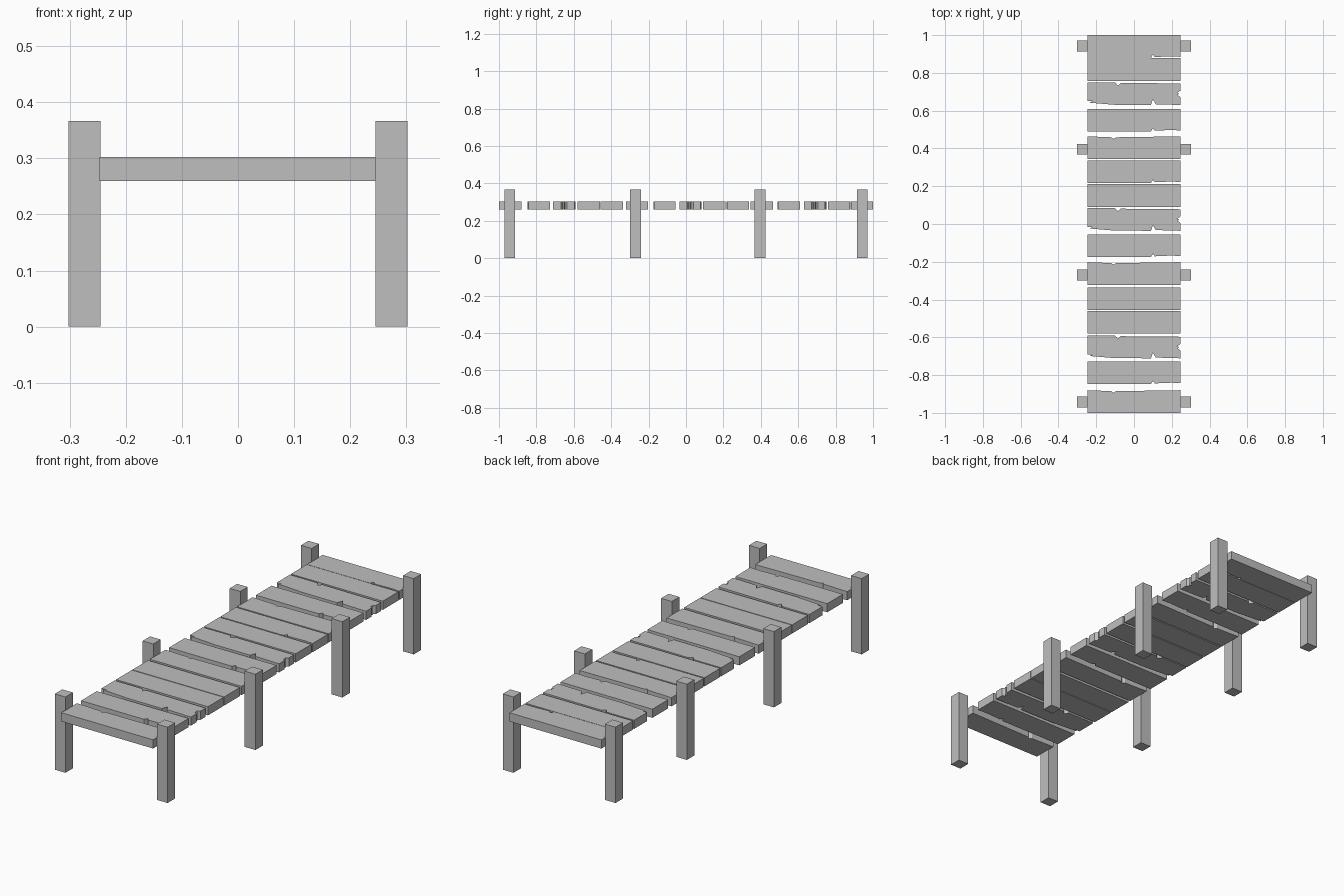
import bpy, bmesh

cube = bpy.data.objects.get("Cube")
if cube:
    bpy.data.objects.remove(cube)

wood = bpy.data.materials.new("grey wood")
wood.use_nodes = True
GREY = (0.52, 0.52, 0.52, 1)
wood.diffuse_color = GREY
wood.node_tree.nodes["Principled BSDF"].inputs["Base Color"].default_value = GREY

LEFT, RIGHT = -0.247, 0.245
BOTTOM, TOP = 0.26, 0.302
DEPTH = 0.12


def prism(name, outline, low, high):
    """Extrude a flat outline from one height to another."""
    bm = bmesh.new()
    face = bm.faces.new([bm.verts.new((x, y, low)) for x, y in outline])
    up = bmesh.ops.extrude_face_region(bm, geom=[face])["geom"]
    verts = [v for v in up if isinstance(v, bmesh.types.BMVert)]
    bmesh.ops.translate(bm, vec=(0, 0, high - low), verts=verts)
    bmesh.ops.recalc_face_normals(bm, faces=bm.faces)
    mesh = bpy.data.meshes.new(name)
    bm.to_mesh(mesh)
    bm.free()
    mesh.materials.append(wood)
    obj = bpy.data.objects.new(name, mesh)
    bpy.context.collection.objects.link(obj)
    return obj


# Edge runs: front goes left to right, back goes right to left (y from plank centre)
H = DEPTH / 2
PLAIN_FRONT = [(LEFT, -H), (RIGHT, -H)]
PLAIN_BACK = [(RIGHT, H), (LEFT, H)]
NOTCH_FRONT = [(LEFT, -H), (0.09, -H), (0.1, -H + 0.018), (0.11, -H + 0.004),
               (0.2, -H + 0.008), (RIGHT, -H + 0.005)]
CHIP_BACK = [(RIGHT, H), (-0.095, H - 0.005), (-0.108, H - 0.014),
             (-0.12, H - 0.005), (LEFT, H)]
TORN_FRONT = [(LEFT, -H + 0.02), (-0.22, -H + 0.02), (-0.235, -H + 0.012),
              (-0.1, -H + 0.001), (0.09, -H), (0.1, -H + 0.03),
              (0.115, -H + 0.004), (RIGHT, -H)]
TORN_SIDE = [(RIGHT, -0.018), (0.232, -0.008), (0.24, 0), (0.228, 0.004),
             (RIGHT, 0.015)]
TORN_BACK = TORN_SIDE + [(RIGHT, H - 0.006), (-0.07, H - 0.003),
                         (-0.085, H - 0.018), (-0.1, H), (LEFT, H)]

SHAPES = {
    "plain": PLAIN_FRONT + PLAIN_BACK,
    "notched": NOTCH_FRONT + PLAIN_BACK,
    "chipped": PLAIN_FRONT + CHIP_BACK,
    "torn": TORN_FRONT + TORN_BACK,
}

# Planks from front to back
planks = [
    (-0.94, "chipped"), (-0.788, "notched"), (-0.651, "torn"),
    (-0.52, "plain"), (-0.396, "plain"), (-0.262, "chipped"),
    (-0.115, "notched"), (0.024, "torn"), (0.151, "plain"),
    (0.277, "notched"), (0.404, "chipped"), (0.55, "notched"),
    (0.69, "torn"), (0.818, "plain"), (0.94, "notched"),
]
for i, (y, kind) in enumerate(planks, 1):
    plank = prism(f"{kind}_plank_{i}", SHAPES[kind], BOTTOM, TOP)
    plank.location.y = y

# Square posts in pairs along both sides
W = 0.0285
for row, y in enumerate((-0.942, -0.27, 0.396, 0.942), 1):
    for side, sign in (("left", 1), ("right", -1)):
        square = [(-W, -W), (W, -W), (W, W), (-W, W)]
        post = prism(f"{side}_post_{row}", square, 0, 0.367)
        post.location = (sign * 0.2735, y, 0)
